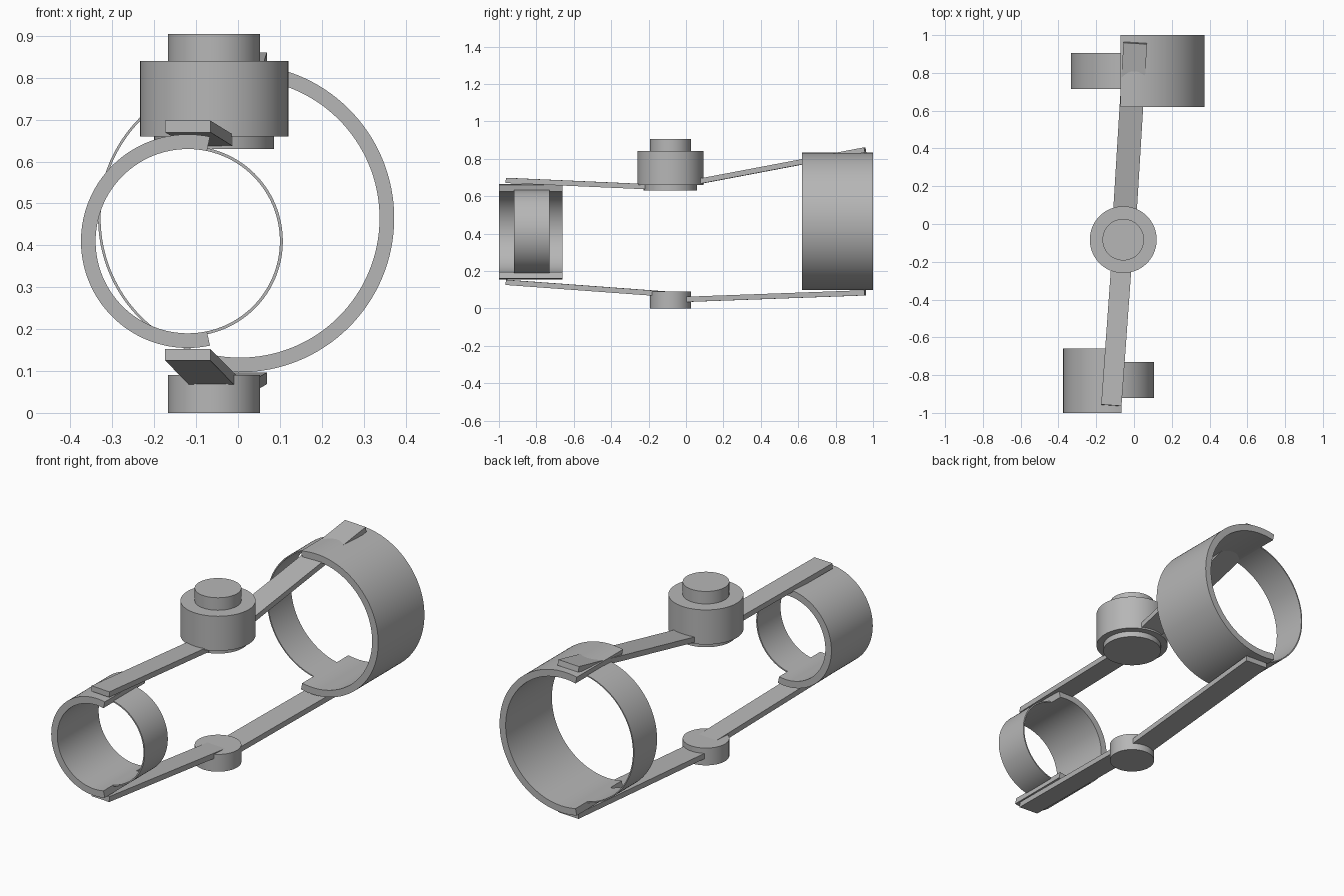
import bpy
import bmesh
import math
from mathutils import Vector

if "Cube" in bpy.data.objects:
    bpy.data.objects.remove(bpy.data.objects["Cube"], do_unlink=True)

grey = bpy.data.materials.new("plain grey")
grey.use_nodes = True
grey.diffuse_color = (0.47, 0.47, 0.47, 1)
grey.node_tree.nodes["Principled BSDF"].inputs["Base Color"].default_value = grey.diffuse_color

HUB_X, HUB_Y = -0.057, -0.083


def finish(name, bm):
    bmesh.ops.recalc_face_normals(bm, faces=bm.faces)
    mesh = bpy.data.meshes.new(name)
    bm.to_mesh(mesh)
    bm.free()
    mesh.materials.append(grey)
    ob = bpy.data.objects.new(name, mesh)
    bpy.context.collection.objects.link(ob)
    bpy.ops.object.select_all(action='DESELECT')
    ob.select_set(True)
    bpy.context.view_layer.objects.active = ob
    bpy.ops.object.shade_smooth_by_angle(angle=math.radians(30))
    return ob


def disc(name, radius, z0, z1):
    bm = bmesh.new()
    bmesh.ops.create_cone(bm, cap_ends=True, segments=96, radius1=radius,
                          radius2=radius, depth=z1 - z0)
    bmesh.ops.translate(bm, verts=bm.verts, vec=(HUB_X, HUB_Y, (z0 + z1) / 2))
    finish(name, bm)


def arc_band(name, cx, cz, r_in, r_out, y0, y1, a0, a1, steps=72):
    """Rectangular section swept around an axis parallel to y."""
    bm = bmesh.new()
    rows = []
    for i in range(steps + 1):
        a = math.radians(a0 + (a1 - a0) * i / steps)
        rows.append([bm.verts.new((cx + r * math.cos(a), y, cz + r * math.sin(a)))
                     for r, y in ((r_in, y0), (r_out, y0), (r_out, y1), (r_in, y1))])
    for p, q in zip(rows, rows[1:]):
        for k in range(4):
            n = (k + 1) % 4
            bm.faces.new((p[k], p[n], q[n], q[k]))
    bm.faces.new(rows[0])
    bm.faces.new(rows[-1])
    finish(name, bm)


def arm(name, hub_z, end, width, thick=0.028):
    """Flat bar from the hub axis to the cuff; heights are mid thickness."""
    start, end = Vector((HUB_X, HUB_Y, hub_z)), Vector(end)
    along = (end - start).normalized()
    side = along.cross(Vector((0, 0, 1))).normalized() * width / 2
    up = side.normalized().cross(along) * thick / 2
    bm = bmesh.new()
    loops = [[bm.verts.new(p + side * s + up * u)
              for s, u in ((-1, -1), (1, -1), (1, 1), (-1, 1))] for p in (start, end)]
    for k in range(4):
        n = (k + 1) % 4
        bm.faces.new((loops[0][k], loops[0][n], loops[1][n], loops[1][k]))
    for loop in loops:
        bm.faces.new(loop)
    finish(name, bm)


# Upper hinge housing and lower pivot
disc("hinge_cap", 0.11, 0.82, 0.905)
disc("hinge_housing", 0.177, 0.66, 0.84)
disc("hinge_base", 0.143, 0.63, 0.66)
disc("lower_pivot_top", 0.11, 0.06, 0.09)
disc("lower_pivot_bottom", 0.11, 0.0, 0.06)

# Front cuff with its thin strap
arc_band("front_cuff", -0.12, 0.41, 0.22, 0.255, -1.0, -0.66, 78, 282)
arc_band("front_strap", -0.12, 0.41, 0.22, 0.227, -0.92, -0.73, -78, 78)

# Back cuff with its thin strap
arc_band("back_cuff", 0.005, 0.465, 0.333, 0.368, 0.62, 1.0, -102, 102)
arc_band("back_strap", 0.005, 0.465, 0.333, 0.339, 0.715, 0.905, 102, 258)

# Arms linking the hinges to the cuffs
arm("front_upper_arm", 0.645, (-0.12, -0.96, 0.684), 0.108)
arm("front_lower_arm", 0.075, (-0.12, -0.96, 0.139), 0.108)
arm("back_upper_arm", 0.65, (0.007, 0.958, 0.847), 0.125)
arm("back_lower_arm", 0.045, (0.007, 0.958, 0.083), 0.125)
